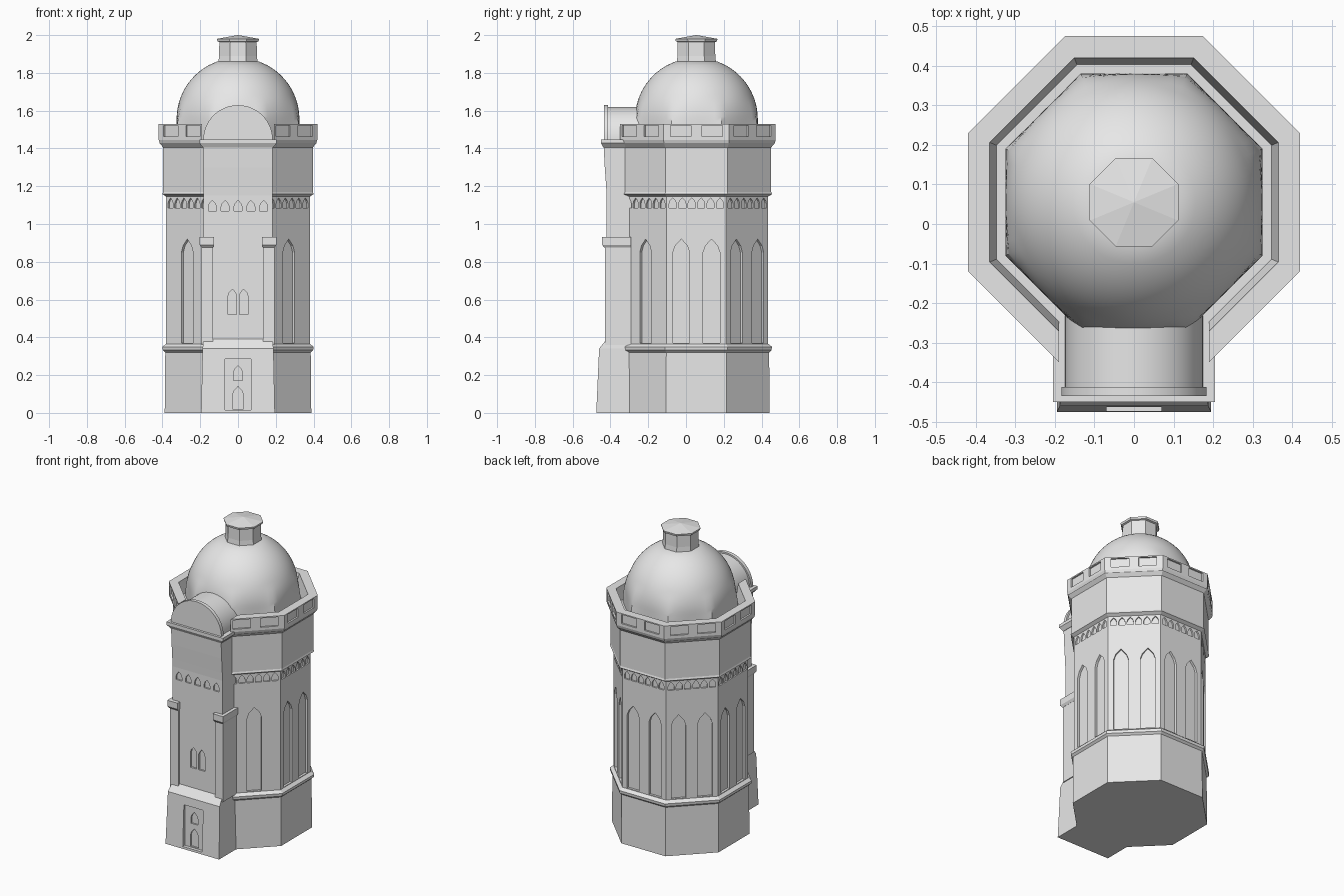
import bpy, bmesh, math
from mathutils import Vector

if "Cube" in bpy.data.objects:
    bpy.data.objects.remove(bpy.data.objects["Cube"])

CY = 0.055  # y of the octagonal tower axis
stone = bpy.data.materials.new("pale_grey_stone")
stone.diffuse_color = (0.8, 0.8, 0.8, 1)
stone.use_nodes = True
stone.node_tree.nodes["Principled BSDF"].inputs["Base Color"].default_value = stone.diffuse_color


def finish(name, bm, smooth=False):
    bmesh.ops.recalc_face_normals(bm, faces=bm.faces)
    me = bpy.data.meshes.new(name)
    bm.to_mesh(me)
    bm.free()
    me.materials.append(stone)
    ob = bpy.data.objects.new(name, me)
    bpy.context.collection.objects.link(ob)
    if smooth:
        bpy.ops.object.select_all(action='DESELECT')
        ob.select_set(True)
        bpy.context.view_layer.objects.active = ob
        bpy.ops.object.shade_smooth_by_angle(angle=math.radians(30))
    return ob


def add_loft(bm, rings):
    """Skin a stack of closed rings and cap both ends."""
    vs = [[bm.verts.new(p) for p in r] for r in rings]
    n = len(vs[0])
    for a, b in zip(vs, vs[1:]):
        for i in range(n):
            j = (i + 1) % n
            bm.faces.new((a[i], a[j], b[j], b[i]))
    bm.faces.new(vs[0][::-1])
    bm.faces.new(vs[-1])


def loft(name, rings, smooth=False):
    bm = bmesh.new()
    add_loft(bm, rings)
    return finish(name, bm, smooth)


def octagon(a, z):
    r = a / math.cos(math.pi / 8)
    return [(r * math.cos(math.radians(22.5 + 45 * k)),
             CY + r * math.sin(math.radians(22.5 + 45 * k)), z) for k in range(8)]


def rect(x, y0, y1, z, xi=None):
    l = -x if xi is None else xi
    return [(l, y0, z), (x, y0, z), (x, y1, z), (l, y1, z)]


def arch(u, w, z0, z1):
    """Pointed arch outline in (along wall, height)."""
    h, s = w / 2, z1 - w * 0.8
    return [(u - h, z0), (u + h, z0), (u + h, s), (u + h * .72, s + (z1 - s) * .5),
            (u, z1), (u - h * .72, s + (z1 - s) * .5), (u - h, s)]


def box(u, w, z0, z1):
    return [(u - w / 2, z0), (u + w / 2, z0), (u + w / 2, z1), (u - w / 2, z1)]


def carve(ob, cuts):
    """Sink outlines into walls; cuts = (angle, outline, inner distance, outer distance)."""
    bm = bmesh.new()
    for ang, pts, d0, d1 in cuts:
        t = math.radians(ang)
        n, u = Vector((math.cos(t), math.sin(t), 0)), Vector((-math.sin(t), math.cos(t), 0))
        add_loft(bm, [[Vector((0, CY, z)) + u * s + n * d for s, z in pts] for d in (d0, d1)])
    cutter = finish("cutter", bm)
    cutter.hide_render = True
    mod = ob.modifiers.new("carve", 'BOOLEAN')
    mod.operation, mod.solver, mod.object = 'DIFFERENCE', 'EXACT', cutter
    dg = bpy.context.evaluated_depsgraph_get()
    me = bpy.data.meshes.new_from_object(ob.evaluated_get(dg))
    ob.modifiers.clear()
    ob.data = me
    bpy.data.objects.remove(cutter)


# Tower base with moulding, then shaft with lancets and a small arcade
loft("tower_base", [octagon(*p) for p in
     [(.388, 0), (.385, .32), (.398, .332), (.4, .35), (.38, .366)]])
shaft = loft("tower_shaft", [octagon(.38, .35), octagon(.38, 1.16)])
cuts = []
for ang in (0, 45, 90, 135, 180, 225, 315):
    for u in ([0] if ang > 200 else [-.08, .08]):
        cuts.append((ang, arch(u, .088, .37, .92), .365, .42))
    for k in range(6):
        cuts.append((ang, arch(-.125 + .05 * k, .038, 1.085, 1.138), .37, .42))
carve(shaft, cuts)

# Upper band, cornice and roof deck
loft("upper_band", [octagon(*p) for p in
     [(.38, 1.145), (.4, 1.158), (.396, 1.17), (.396, 1.405), (.415, 1.428), (.415, 1.445)]])

# Parapet ring, open at the front where the stair block rises
bm = bmesh.new()


def parapet_path(a, z):
    x = .19
    y = CY - (a * math.sqrt(2) - x)
    o = octagon(a, z)
    return [(x, y, z), o[7]] + o[:5] + [(-x, y, z)]


paths = [parapet_path(*p) for p in [(.415, 1.43), (.42, 1.445), (.42, 1.53), (.365, 1.53), (.345, 1.43)]]
add_loft(bm, [list(s) for s in zip(*paths)])
parapet = finish("parapet", bm)
cuts = []
for ang in (0, 45, 90, 135, 180, 225, 315):
    for u in (-.083, .083):
        cuts.append((ang, box(u, .108, 1.463, 1.522), .409, .45))
carve(parapet, cuts)

# Dome: octagonal foot melting into a sphere
N, rings = 64, []
for i in range(23):
    z = 1.43 + .43 * i / 22
    r = math.sqrt(.325 ** 2 - max(0, z - 1.555) ** 2)
    f = min(1, max(0, (z - 1.5) / .17))
    ring = []
    for k in range(N):
        t = 2 * math.pi * k / N
        d = (t + math.pi / 8) % (math.pi / 4) - math.pi / 8
        q = r * (f + (1 - f) / math.cos(d))
        ring.append((q * math.cos(t), CY + q * math.sin(t), z))
    rings.append(ring)
loft("dome", rings, True)

# Lantern on top
loft("lantern", [octagon(*p) for p in
     [(.106, 1.84), (.1, 1.89), (.099, 1.963), (.109, 1.967), (.112, 1.98), (.002, 2.0)]])

# Stair block: battered base with sloping sill
base = loft("stair_base", [rect(.195, -.475, -.2, 0), rect(.188, -.46, -.2, .34),
                           rect(.182, -.42, -.2, .39)])
carve(base, [(270, box(0, .14, .015, .285), .508, .6)])
carve(base, [(270, arch(0, .06, .02, .14), .498, .52),
             (270, arch(0, .05, .172, .25), .498, .52)])

# Stair block wall, flaring gently towards the top
wall = loft("stair_wall", [rect(.182, -y, -.2, z) for y, z in
            [(.42, .36), (.42, 1.15), (.423, 1.2), (.43, 1.3), (.436, 1.412)]])
carve(wall, [(270, arch(u, .045, .52, .655), .463, .5) for u in (-.03, .03)] +
      [(270, arch(.068 * k, .042, 1.07, 1.125), .465, .5) for k in range(-2, 3)])
loft("stair_cornice", [rect(.184, -.437, -.27, 1.405), rect(.205, -.45, -.285, 1.428),
                       rect(.205, -.45, -.285, 1.448)])

# Corner buttresses with caps
for s, side in ((1, "right"), (-1, "left")):
    loft(side + "_buttress", [rect(s * .192, -.43, -.28, z, s * .132) for z in (.36, .885)])
    loft(side + "_buttress_cap", [rect(s * x, y, -.29, z, s * i) for x, y, z, i in
         [(.193, -.432, .875, .132), (.203, -.445, .89, .128), (.203, -.445, .93, .128)]])


# Barrel roof over the stair block with a raised front rim
def half_round(r, y):
    return [(r * math.cos(math.pi * k / 32), y, 1.445 + r * math.sin(math.pi * k / 32))
            for k in range(33)]


loft("barrel_roof", [half_round(.174, -.42), half_round(.174, -.12)], True)
loft("barrel_rim", [half_round(.184, -.435), half_round(.184, -.412)], True)
